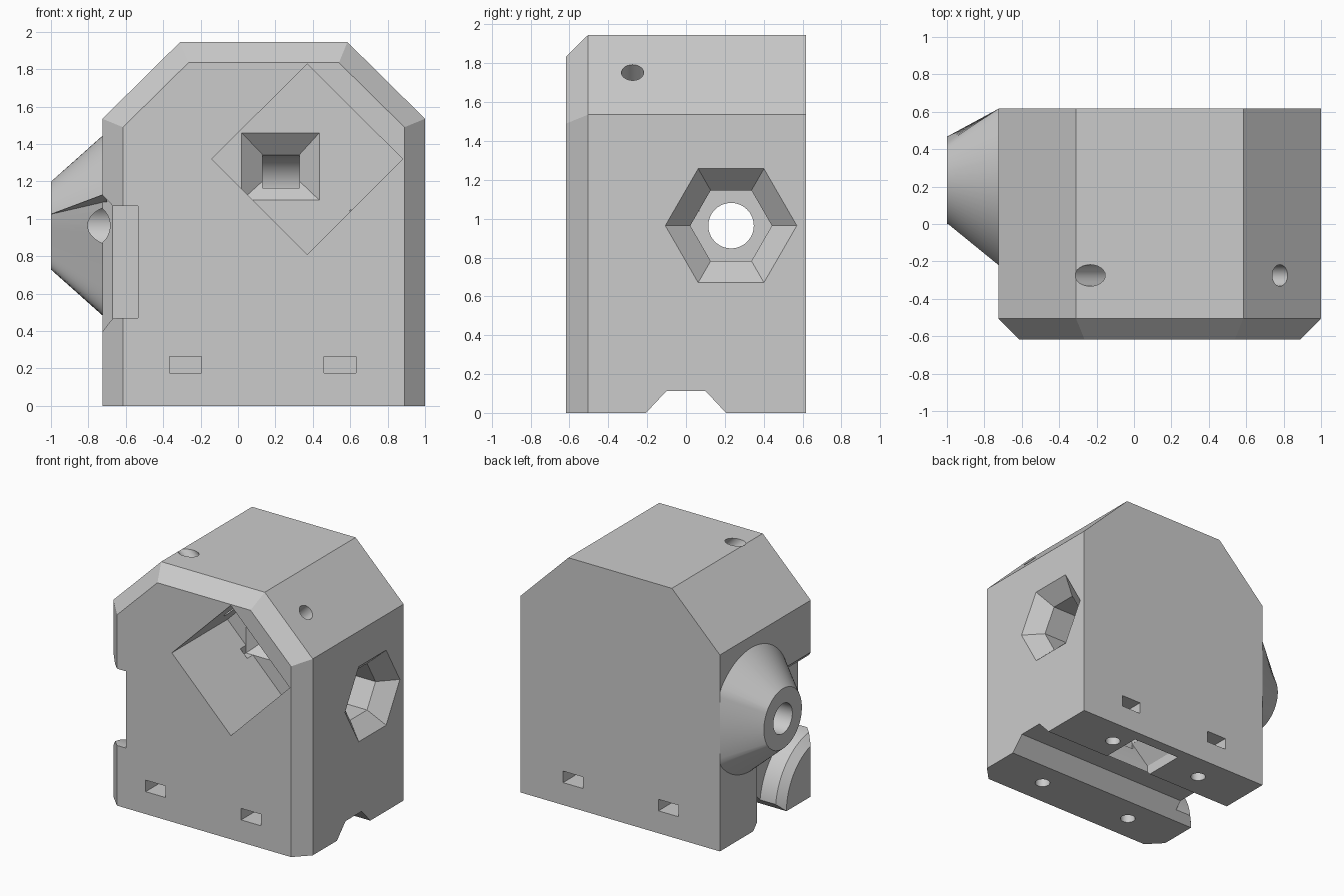
import bpy, bmesh
from math import sin, cos, pi, radians

if "Cube" in bpy.data.objects:
    bpy.data.objects.remove(bpy.data.objects["Cube"])

grey = bpy.data.materials.new("plain_grey")
grey.use_nodes = True
grey.diffuse_color = (0.6, 0.6, 0.6, 1)
grey.node_tree.nodes["Principled BSDF"].inputs["Base Color"].default_value = (0.6, 0.6, 0.6, 1)

FRONT, BACK = -0.617, 0.617
AXIS_Y, AXIS_Z = 0.232, 0.964


def loft(name, rings):
    """Closed solid through rings of equal point count."""
    bm = bmesh.new()
    loops = [[bm.verts.new(p) for p in ring] for ring in rings]
    n = len(loops[0])
    for a, b in zip(loops, loops[1:]):
        for i in range(n):
            j = (i + 1) % n
            bm.faces.new((a[i], a[j], b[j], b[i]))
    bm.faces.new(loops[0])
    bm.faces.new(loops[-1])
    bmesh.ops.recalc_face_normals(bm, faces=bm.faces)
    mesh = bpy.data.meshes.new(name)
    bm.to_mesh(mesh)
    bm.free()
    mesh.materials.append(grey)
    ob = bpy.data.objects.new(name, mesh)
    bpy.context.collection.objects.link(ob)
    return ob


def combine(tool, operation="DIFFERENCE"):
    """Apply a boolean to the body and discard the tool."""
    mod = body.modifiers.new(tool.name, "BOOLEAN")
    mod.operation, mod.object, mod.solver = operation, tool, "EXACT"
    bpy.context.view_layer.objects.active = body
    bpy.ops.object.modifier_apply(modifier=mod.name)
    bpy.data.objects.remove(tool)


def arc(cy, cz, r, a0, a1, n=20):
    return [(cy + r * cos(radians(a0 + (a1 - a0) * i / n)),
             cz + r * sin(radians(a0 + (a1 - a0) * i / n))) for i in range(n + 1)]


def round_x(x, r, n=72):
    return [(x, AXIS_Y + r * cos(2 * pi * i / n), AXIS_Z + r * sin(2 * pi * i / n))
            for i in range(n)]


def at_x(x, profile):
    return [(x, y, z) for y, z in profile]


def rect_y(y, x0, x1, z0, z1):
    return [(x0, y, z0), (x1, y, z0), (x1, y, z1), (x0, y, z1)]


def rect_z(z, x0, x1, y0, y1):
    return [(x0, y0, z), (x1, y0, z), (x1, y1, z), (x0, y1, z)]


# Housing with clipped top corners and a chamfered front rim
def housing(y, d):
    k = d * 0.41
    left, right, top = -0.725 + d, 1 - d, 1.945 - d
    return [(left, y, 0), (left, y, 1.535 - k), (-0.31 + k, y, top),
            (0.585 - k, y, top), (right, y, 1.535 - k), (right, y, 0)]


body = loft("housing", [housing(FRONT, 0.11), housing(-0.505, 0), housing(BACK, 0)])


# Side guide slot with flared edges, turning from the front to the bottom
def slot(x, o):
    inner = arc(FRONT, 0, 0.47 - o, 0, 90)
    wall = 0.1 + o
    pts = ([(-0.8, 1.07 + o), (wall, 1.07 + o), (wall, -0.1), (inner[0][0], -0.1)]
           + inner + [(-0.8, 0.47 - o)])
    return at_x(x, pts)


combine(loft("side_slot", [slot(-0.535, 0), slot(-0.67, 0), slot(-0.727, 0.06), slot(-0.9, 0.06)]))


# Side nozzle: round tip, foot trimmed by the back face and by the slot
def foot(x):
    ring = []
    for _, y, z in round_x(x, 0.48):
        if z < 1.09:
            y = max(y, 0.162)
        ring.append((x, min(y, BACK - 0.001), z))
    return ring


combine(loft("nozzle", [round_x(-1, 0.235), foot(-0.725), foot(-0.7)]), "UNION")

# Bottom channel running sideways
channel = [(-0.3, -0.1), (-0.1, 0.113), (0.1, 0.113), (0.3, -0.1)]
combine(loft("bottom_channel", [at_x(x, channel) for x in (-1.2, 1.2)]))

# Diamond pocket in the front
diamond = [(-0.14, 1.32), (0.37, 0.81), (0.88, 1.32), (0.37, 1.828)]
combine(loft("diamond_pocket", [[(x, y, z) for x, z in diamond] for y in (-0.8, 0.07)]))

# Flared mouths of the inner passage
combine(loft("front_mouth", [rect_y(0, 0.02, 0.435, 1.1, 1.46),
                             rect_y(0.07, 0.02, 0.435, 1.1, 1.46),
                             rect_y(0.17, 0.13, 0.33, 1.2, 1.345)]))
combine(loft("bottom_mouth", [rect_z(-0.02, 0.02, 0.435, 0.18, 0.53),
                              rect_z(0.08, 0.02, 0.435, 0.18, 0.53),
                              rect_z(0.25, 0.13, 0.33, 0.134, 0.331)]))

# Square passage bending from the pocket down to the bottom
bend = [(0.1, 1.202), (0.134, 1.202), (0.134, 0.2), (0.331, 0.2)] + \
    arc(0.134, 1.146, 0.197, 0, 90) + [(0.1, 1.343)]
combine(loft("passage", [at_x(x, bend) for x in (0.131, 0.329)]))

# Tapered hexagonal recess and the bore through the nozzle
combine(loft("hex_recess", [round_x(x, r, 6) for x, r in
                            ((1.02, 0.36), (0.88, 0.21), (0.6, 0.21))]))
combine(loft("bore", [round_x(x, 0.117) for x in (-1.2, 1.2)]))

# Nut slots at front and back with screw holes from below
for x in (-0.28, 0.545):
    for side in (-1, 1):
        combine(loft("nut_slot", [rect_y(side * y, x - 0.086, x + 0.086, 0.175, 0.265)
                                  for y in (0.31, 0.8)]))
        ring = [(x + 0.055 * cos(2 * pi * i / 24), side * 0.405 + 0.055 * sin(2 * pi * i / 24))
                for i in range(24)]
        combine(loft("screw_hole", [[(u, v, z) for u, v in ring] for z in (-0.1, 0.22)]))


# Slanted set screw holes into the pocket
def slanted(cx, cz, dx, t, n=24):
    s = 0.7071
    ring = [(0.0575 * cos(2 * pi * i / n), 0.0575 * sin(2 * pi * i / n)) for i in range(n)]
    return [(cx + dx * s * t + s * u, -0.275 + v, cz - s * t + dx * s * u) for u, v in ring]


for cx, cz, dx in ((-0.235, 1.945, 1), (0.78, 1.752, -1)):
    combine(loft("set_screw_hole", [slanted(cx, cz, dx, t) for t in (-0.2, 0.65)]))

# Smooth round surfaces, keep edges crisp
bpy.ops.object.select_all(action="DESELECT")
body.select_set(True)
bpy.context.view_layer.objects.active = body
bpy.ops.object.shade_smooth_by_angle(angle=radians(25))
